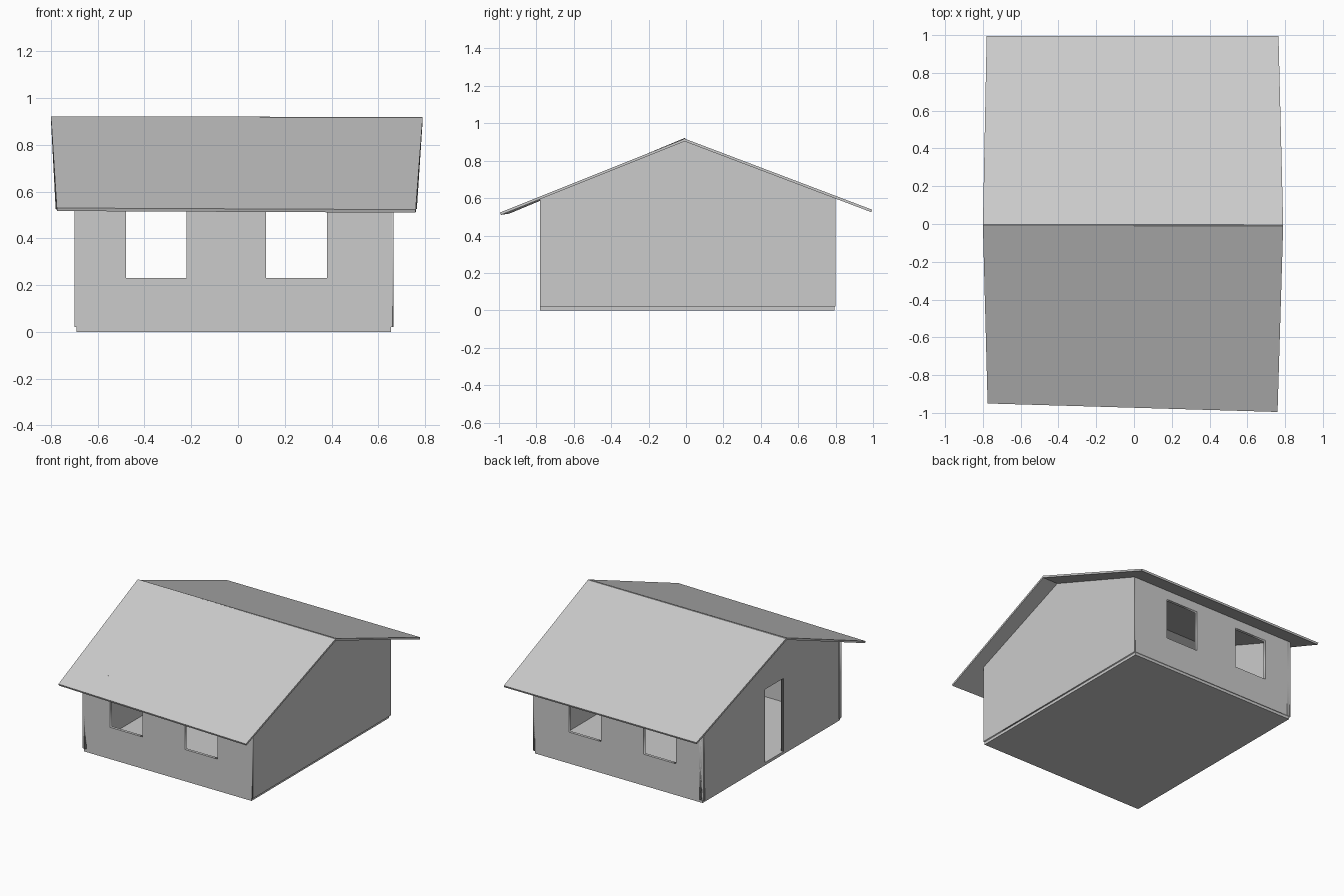
import bpy, bmesh
from math import pi
from mathutils import Vector

if "Cube" in bpy.data.objects:
    bpy.data.objects.remove(bpy.data.objects["Cube"])

T = 0.02          # wall and floor thickness
FLOOR = 0.02      # top of the floor slab


def rect(x0, x1, z0, z1):
    return [(x0, z0), (x1, z0), (x1, z1), (x0, z1)]


def panel(name, loops, loc, rot):
    """Flat wall from an outline plus hole loops, thickened by T."""
    cu = bpy.data.curves.new(name, 'CURVE')
    cu.dimensions = '2D'
    cu.fill_mode = 'BOTH'
    cu.extrude = T / 2
    for pts in loops:
        sp = cu.splines.new('POLY')
        sp.points.add(len(pts) - 1)
        for p, (u, v) in zip(sp.points, pts):
            p.co = (u, v, 0, 1)
        sp.use_cyclic_u = True
    ob = bpy.data.objects.new(name, cu)
    ob.location, ob.rotation_euler = loc, rot
    bpy.context.collection.objects.link(ob)
    bpy.ops.object.select_all(action='DESELECT')
    ob.select_set(True)
    bpy.context.view_layer.objects.active = ob
    bpy.ops.object.convert(target='MESH')


def slab(name, top, drop):
    """Sheet given by four top corners, thickened downwards."""
    bm = bmesh.new()
    hi = [bm.verts.new(p) for p in top]
    lo = [bm.verts.new(Vector(p) - Vector(drop)) for p in top]
    bm.faces.new(hi)
    bm.faces.new(lo[::-1])
    for i in range(4):
        j = (i + 1) % 4
        bm.faces.new((hi[i], lo[i], lo[j], hi[j]))
    bmesh.ops.recalc_face_normals(bm, faces=bm.faces)
    me = bpy.data.meshes.new(name)
    bm.to_mesh(me)
    bm.free()
    bpy.context.collection.objects.link(bpy.data.objects.new(name, me))


# Floor slab
slab("floor", [(-0.69, -0.78, FLOOR), (0.655, -0.78, FLOOR),
               (0.655, 0.795, FLOOR), (-0.69, 0.795, FLOOR)], (0, 0, FLOOR))

# Long walls, each with two windows
windows = [rect(-0.48, -0.22, 0.23, 0.53), rect(0.12, 0.38, 0.23, 0.53)]
for name, y in (("front_wall", -0.78 + T / 2), ("back_wall", 0.80 - T / 2)):
    panel(name, [rect(-0.70, 0.66, FLOOR, 0.60)] + windows, (0, y, 0), (pi / 2, 0, 0))

# Gable walls: plain on the right, doorway on the left
roofline = [(0.80, 0.60), (-0.005, 0.906), (-0.78, 0.597)]
gable_rot = (pi / 2, 0, pi / 2)
panel("right_gable", [[(-0.78, FLOOR), (0.80, FLOOR)] + roofline],
      (0.666 - T / 2, 0, 0), gable_rot)
doorway = [(-0.13, FLOOR), (-0.13, 0.55), (0.08, 0.55), (0.08, FLOOR)]
panel("left_gable", [[(-0.78, FLOOR)] + doorway + [(0.80, FLOOR)] + roofline],
      (-0.68 - T / 2 + 0.01, 0, 0), gable_rot)

# Roof sheets, slightly uneven and crossing at the ridge
slab("front_roof", [(-0.775, -0.95, 0.530), (0.76, -0.995, 0.523),
                    (0.79, -0.005, 0.919), (-0.80, -0.005, 0.922)],
     (0, -0.005, 0.013))
slab("back_roof", [(-0.78, 0.995, 0.538), (0.765, 0.995, 0.538),
                   (0.79, -0.01, 0.919), (-0.80, -0.01, 0.919)],
     (0, 0.005, 0.013))
